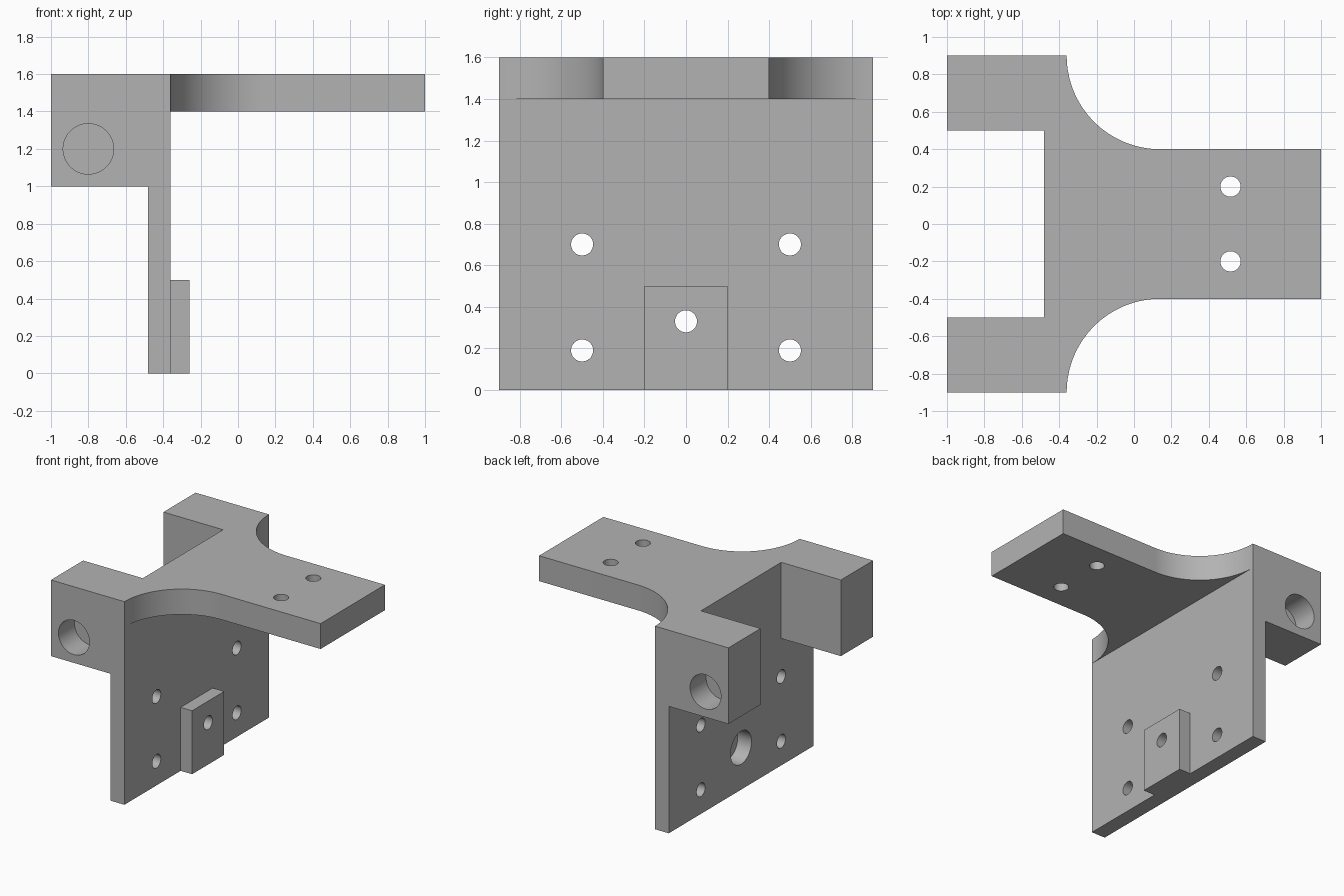
import bpy
import bmesh
from math import sin, cos, pi
from mathutils import Matrix, Vector

cube = bpy.data.objects.get("Cube")
if cube:
    bpy.data.objects.remove(cube, do_unlink=True)

grey = bpy.data.materials.new("plain grey")
grey.use_nodes = True
color = (0.45, 0.45, 0.45, 1)
grey.diffuse_color = color
grey.node_tree.nodes["Principled BSDF"].inputs["Base Color"].default_value = color


def make_object(name, bm):
    bmesh.ops.recalc_face_normals(bm, faces=bm.faces)
    mesh = bpy.data.meshes.new(name)
    bm.to_mesh(mesh)
    bm.free()
    mesh.materials.append(grey)
    obj = bpy.data.objects.new(name, mesh)
    bpy.context.collection.objects.link(obj)
    return obj


def prism(name, outline, z0, z1):
    bm = bmesh.new()
    face = bm.faces.new([bm.verts.new((x, y, z0)) for x, y in outline])
    top = bmesh.ops.extrude_face_region(bm, geom=[face])["geom"]
    verts = [v for v in top if isinstance(v, bmesh.types.BMVert)]
    bmesh.ops.translate(bm, verts=verts, vec=(0, 0, z1 - z0))
    return make_object(name, bm)


def box(name, x, y, z):
    return prism(name, [(x[0], y[0]), (x[1], y[0]), (x[1], y[1]), (x[0], y[1])], *z)


def drill(name, start, end, radius):
    a, b = Vector(start), Vector(end)
    turn = (b - a).to_track_quat('Z', 'Y').to_matrix().to_4x4()
    bm = bmesh.new()
    bmesh.ops.create_cone(bm, cap_ends=True, segments=48, radius1=radius, radius2=radius,
                          depth=(b - a).length,
                          matrix=Matrix.Translation((a + b) / 2) @ turn)
    return make_object(name, bm)


def combine(target, tool, operation):
    mod = target.modifiers.new(operation, 'BOOLEAN')
    mod.operation, mod.solver, mod.object = operation, 'EXACT', tool
    bpy.context.view_layer.objects.active = target
    bpy.ops.object.modifier_apply(modifier=mod.name)
    bpy.data.objects.remove(tool, do_unlink=True)


# Upright plate: the body everything else is joined to
BACK, FACE, HALF = -0.48, -0.36, 0.9
body = box("mounting_bracket", (BACK, FACE), (-HALF, HALF), (0, 1.6))

# Horizontal shelf with concave curved shoulders
R, STEPS = 0.5, 32
arc = [(FACE + R - R * cos(pi / 2 * i / STEPS), HALF - R * sin(pi / 2 * i / STEPS))
       for i in range(STEPS + 1)]
half = [(BACK, HALF)] + arc + [(1, 0.4)]
outline = half + [(x, -y) for x, y in reversed(half)]
combine(body, prism("shelf", outline, 1.4, 1.6), 'UNION')

# Side ears and front pad
for side in (-1, 1):
    combine(body, box("ear", (-1, FACE), sorted((side * 0.5, side * HALF)), (1, 1.6)), 'UNION')
combine(body, box("front_pad", (BACK, -0.26), (-0.2, 0.2), (0, 0.5)), 'UNION')

# Holes in the ears (blind), shelf and upright plate
for side in (-1, 1):
    combine(body, drill("ear_bore", (-0.8, side, 1.2), (-0.8, side * 0.7, 1.2), 0.135),
            'DIFFERENCE')
    combine(body, drill("shelf_hole", (0.516, side * 0.2, 1.3), (0.516, side * 0.2, 1.7), 0.054),
            'DIFFERENCE')
    for z in (0.19, 0.7):
        combine(body, drill("plate_hole", (-0.6, side * 0.5, z), (-0.2, side * 0.5, z), 0.053),
                'DIFFERENCE')

# Counterbored hole through the pad
combine(body, drill("counterbore", (-0.6, 0, 0.33), (-0.36, 0, 0.33), 0.13), 'DIFFERENCE')
combine(body, drill("pad_hole", (-0.6, 0, 0.33), (-0.2, 0, 0.33), 0.053), 'DIFFERENCE')

# Merge flat faces and shade
bm = bmesh.new()
bm.from_mesh(body.data)
bmesh.ops.remove_doubles(bm, verts=bm.verts, dist=0.0001)
bmesh.ops.dissolve_limit(bm, angle_limit=0.005, verts=bm.verts, edges=bm.edges)
bm.to_mesh(body.data)
bm.free()
bpy.ops.object.select_all(action='DESELECT')
body.select_set(True)
bpy.context.view_layer.objects.active = body
bpy.ops.object.shade_smooth_by_angle(angle=pi / 6)
weighted = body.modifiers.new("flat_normals", 'WEIGHTED_NORMAL')
weighted.keep_sharp = True
